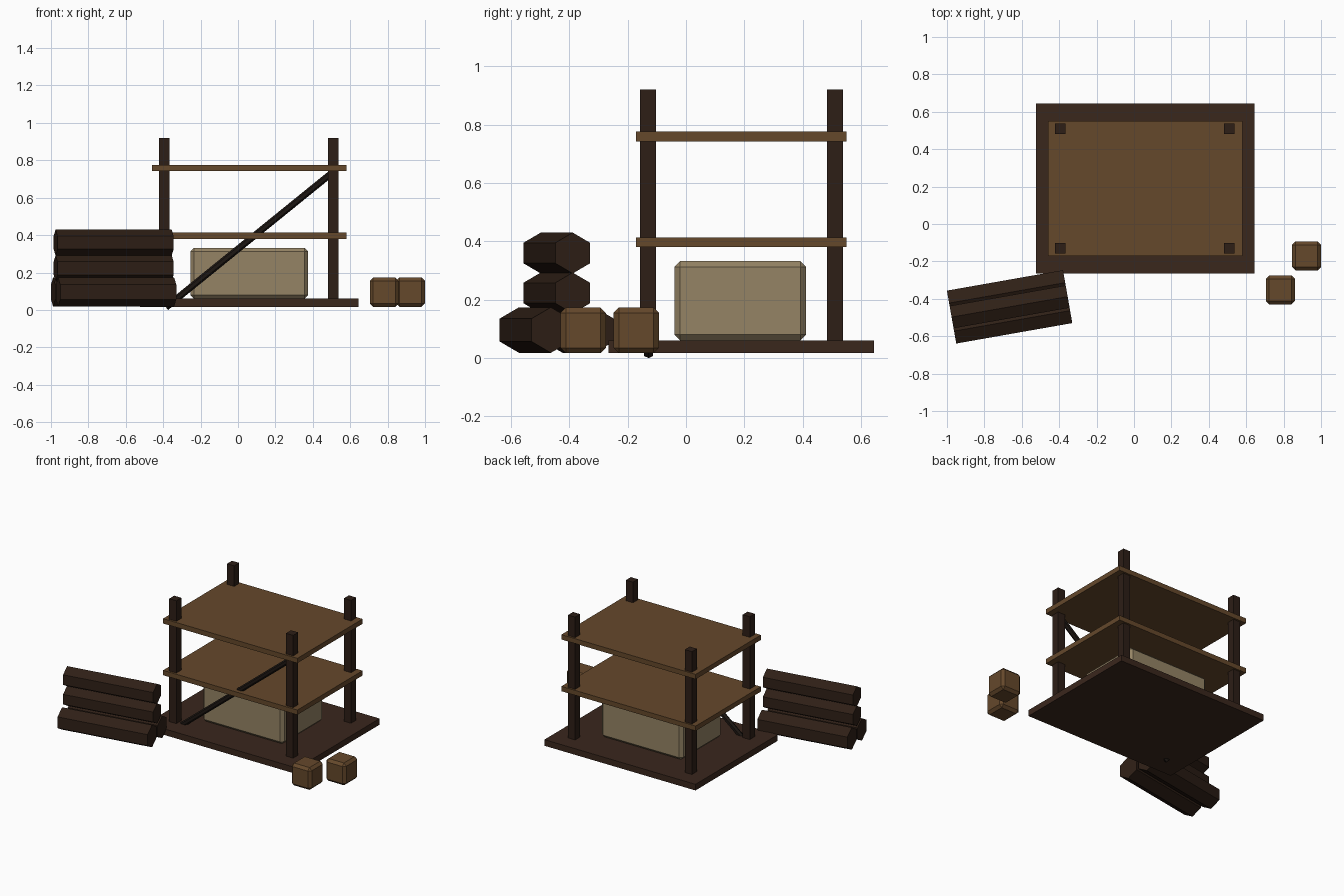
import bpy
from math import radians, sin, cos, pi
from mathutils import Vector, Matrix

if "Cube" in bpy.data.objects:
    bpy.data.objects.remove(bpy.data.objects["Cube"])


def mat(name, rgb):
    m = bpy.data.materials.new(name)
    m.diffuse_color = (*rgb, 1)
    m.use_nodes = True
    m.node_tree.nodes["Principled BSDF"].inputs["Base Color"].default_value = m.diffuse_color
    return m


DARK = mat("dark_wood", (0.026, 0.013, 0.008))
BASE = mat("base_wood", (0.042, 0.020, 0.012))
PLANK = mat("plank_wood", (0.13, 0.065, 0.024))
CANVAS = mat("canvas", (0.30, 0.23, 0.13))
BARK = mat("bark", (0.028, 0.014, 0.008))
IRON = mat("brace_wood", (0.012, 0.008, 0.006))


def box(name, lo, hi, material, bevel=0):
    lo, hi = Vector(lo), Vector(hi)
    bpy.ops.mesh.primitive_cube_add(size=1, location=(lo + hi) / 2)
    o = bpy.context.object
    o.name = name
    o.data.transform(Matrix.Diagonal((*(hi - lo), 1)))
    o.data.materials.append(material)
    if bevel:
        b = o.modifiers.new("edge_bevel", 'BEVEL')
        b.width, b.segments = bevel, 1
    return o


def rod(name, a, b, radius, sides, material, spin=0):
    a, b = Vector(a), Vector(b)
    bpy.ops.mesh.primitive_cylinder_add(vertices=sides, radius=radius, depth=(b - a).length)
    o = bpy.context.object
    o.name = name
    o.data.transform(Matrix.Rotation(spin, 4, 'Z'))
    o.rotation_euler = (b - a).to_track_quat('Z', 'Y').to_euler()
    o.location = (a + b) / 2
    o.data.materials.append(material)
    return o


# base platform
box("base", (-0.525, -0.265, 0.017), (0.645, 0.645, 0.06), BASE)

# corner posts
for i, x in enumerate((-0.395, 0.51)):
    for j, y in enumerate((-0.13, 0.51)):
        box(f"post_{i}{j}", (x - 0.0275, y - 0.0275, 0.05), (x + 0.0275, y + 0.0275, 0.92), DARK)

# shelves
for name, z in (("lower_shelf", 0.38), ("upper_shelf", 0.742)):
    box(name, (-0.46, -0.172, z), (0.58, 0.55, z + 0.034), PLANK)

# diagonal brace on the front
rod("front_brace", (-0.385, -0.128, 0.014), (0.505, -0.128, 0.735), 0.018, 6, IRON)

# bundle under the shelves
box("bundle", (-0.255, -0.04, 0.06), (0.375, 0.412, 0.332), CANVAS, 0.02)

# log pile: hexagonal logs turned ten degrees, two below and two stacked on top
turn = radians(10)
along = Vector((cos(turn), sin(turn), 0)) * 0.315
across = Vector((-sin(turn), cos(turn), 0))
for i, (off, z, r) in enumerate(((-0.076, 0.096, 0.078), (0.076, 0.096, 0.078),
                                 (0, 0.223, 0.07), (0, 0.36, 0.07))):
    c = Vector((-0.665, -0.443, z)) + across * off
    rod(f"log_{i}", c - along, c + along, r, 6, BARK)

# small wooden blocks
for i, (x, y) in enumerate(((0.705, -0.43), (0.845, -0.248))):
    box(f"block_{i}", (x, y, 0.017), (x + 0.155, y + 0.155, 0.173), PLANK, 0.018)
